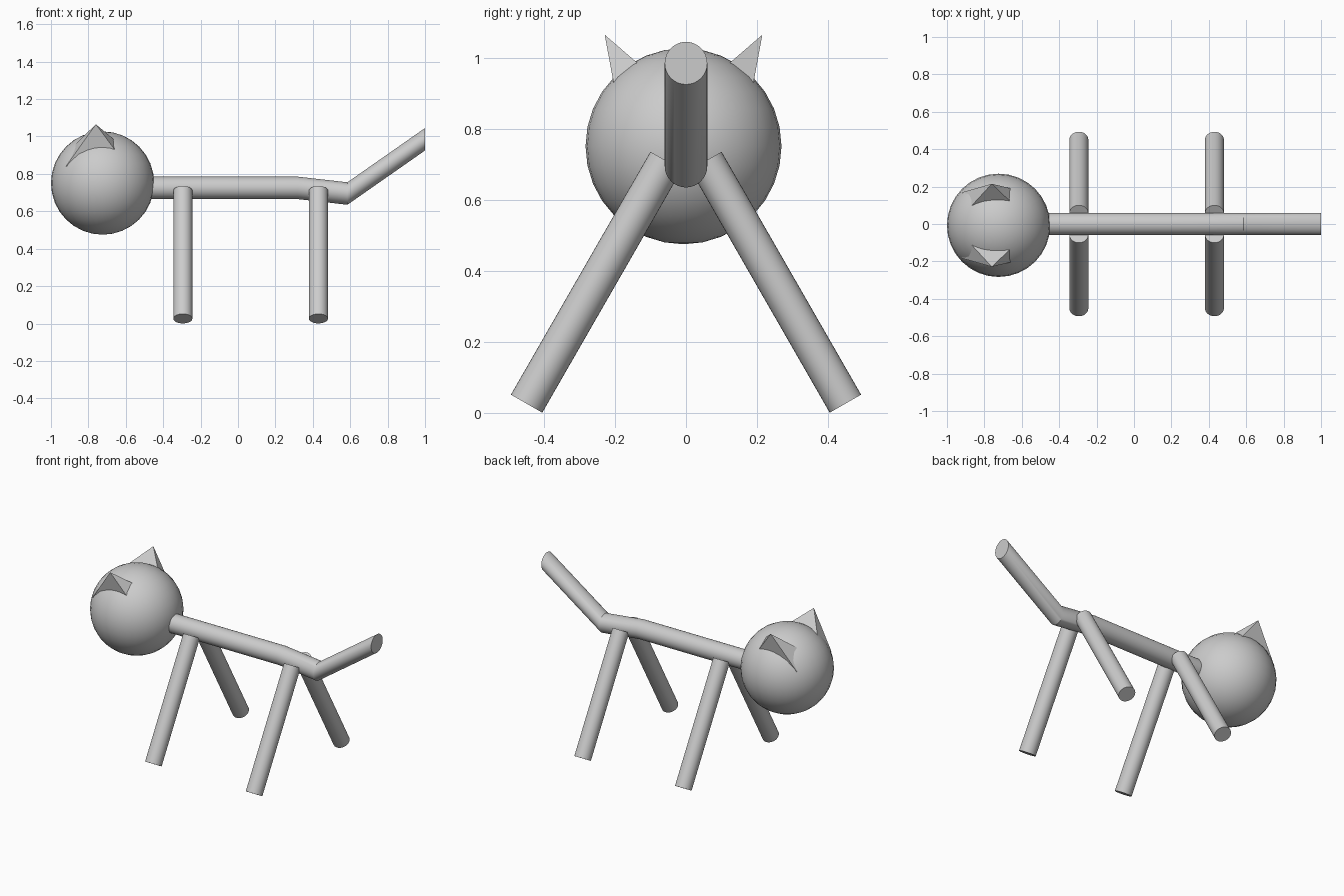
import bpy, bmesh
from math import sin, cos, pi
from mathutils import Vector

if "Cube" in bpy.data.objects:
    bpy.data.objects.remove(bpy.data.objects["Cube"])

HEAD_Y = -0.007


def make_object(name, bm, smooth=True):
    bmesh.ops.recalc_face_normals(bm, faces=bm.faces)
    mesh = bpy.data.meshes.new(name)
    bm.to_mesh(mesh)
    bm.free()
    obj = bpy.data.objects.new(name, mesh)
    bpy.context.collection.objects.link(obj)
    if smooth:
        bpy.ops.object.select_all(action='DESELECT')
        obj.select_set(True)
        bpy.context.view_layer.objects.active = obj
        bpy.ops.object.shade_smooth_by_angle(angle=0.5)
    return obj


def tube(name, centres, side, up, radius, n=32):
    """Capped tube: the same circle (spanned by side and up) at each centre."""
    bm = bmesh.new()
    rings = []
    for c in centres:
        rings.append([bm.verts.new(Vector(c) + radius * (cos(2 * pi * i / n) * side
                                                         + sin(2 * pi * i / n) * up))
                      for i in range(n)])
    for a, b in zip(rings, rings[1:]):
        for i in range(n):
            j = (i + 1) % n
            bm.faces.new((a[i], a[j], b[j], b[i]))
    bm.faces.new(rings[0])
    bm.faces.new(rings[-1])
    return make_object(name, bm)


X, Y, Z = Vector((1, 0, 0)), Vector((0, 1, 0)), Vector((0, 0, 1))

# Body and tail: one upright circle carried along a bent path
tube("body_and_tail",
     [(-0.48, 0, 0.725), (0.32, 0, 0.725), (0.585, 0, 0.695), (1.0, 0, 0.985)],
     Y, Z, 0.06)

# Head
bm = bmesh.new()
bmesh.ops.create_uvsphere(bm, u_segments=32, v_segments=16, radius=0.276)
bmesh.ops.translate(bm, verts=bm.verts, vec=(-0.724, HEAD_Y, 0.751))
make_object("head", bm)

# Legs: splayed 30 degrees to either side
for label, x in (("front", -0.295), ("hind", 0.43)):
    for side, s in (("left", -1), ("right", 1)):
        top, foot = Vector((x, s * 0.056, 0.71)), Vector((x, s * 0.449, 0.026))
        axis = (top - foot).normalized()
        tube(f"{label}_leg_{side}", [foot, top], X, axis.cross(X), 0.051)

# Ears: four-sided pyramids sunk into the head (corner, how far its edge sinks)
apex = Vector((-0.76, 0.222, 1.065))
corners = [((-0.67, 0.135, 0.99), 1.25), ((-0.663, 0.198, 0.935), 1.25),
           ((-0.92, 0.176, 0.84), 1.0), ((-0.868, 0.105, 0.96), 1.25)]
for side, s in (("left", -1), ("right", 1)):
    bm = bmesh.new()
    pts = [apex] + [apex + (Vector(c) - apex) * k for c, k in corners]
    tip, *base = [bm.verts.new((p.x, HEAD_Y + s * p.y, p.z)) for p in pts]
    for i in range(4):
        bm.faces.new((tip, base[i], base[(i + 1) % 4]))
    bm.faces.new(base)
    make_object(f"ear_{side}", bm, smooth=False)
